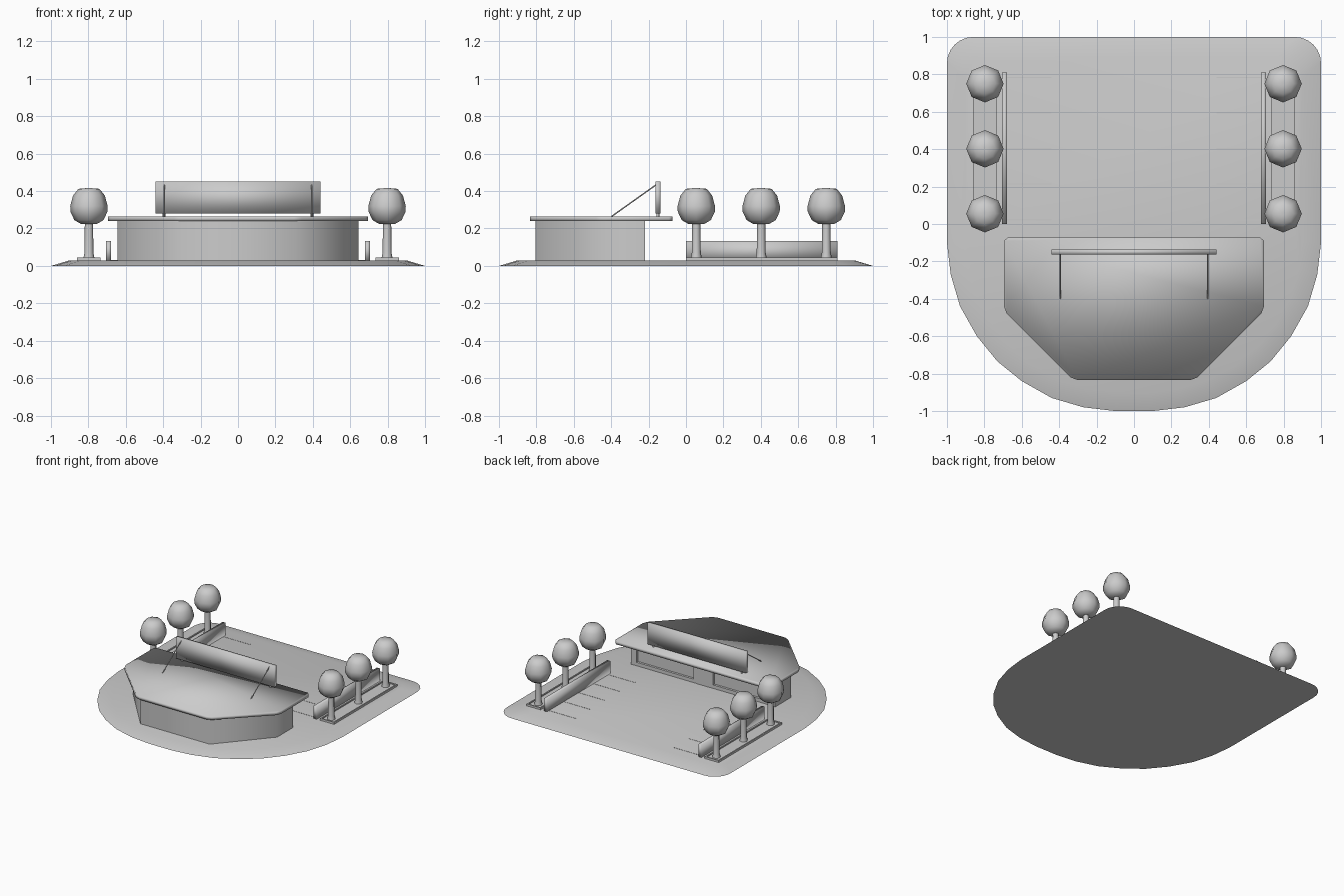
import bpy, bmesh, math
from mathutils import Vector

if "Cube" in bpy.data.objects:
    bpy.data.objects.remove(bpy.data.objects["Cube"])


def finish(name, bm, angle=30):
    bmesh.ops.recalc_face_normals(bm, faces=bm.faces)
    me = bpy.data.meshes.new(name)
    bm.to_mesh(me)
    bm.free()
    ob = bpy.data.objects.new(name, me)
    bpy.context.collection.objects.link(ob)
    bpy.context.view_layer.objects.active = ob
    for o in bpy.context.selected_objects:
        o.select_set(False)
    ob.select_set(True)
    bpy.ops.object.shade_smooth_by_angle(angle=math.radians(angle))
    return ob


def loft(name, rings, angle=30):
    """Join equal-length rings of points and cap both ends."""
    bm = bmesh.new()
    rs = [[bm.verts.new(p) for p in r] for r in rings]
    for a, b in zip(rs, rs[1:]):
        for i in range(len(a)):
            j = (i + 1) % len(a)
            bm.faces.new((a[i], a[j], b[j], b[i]))
    bm.faces.new(rs[0])
    bm.faces.new(rs[-1])
    return finish(name, bm, angle)


def prism(name, outline, z0, z1, angle=30):
    return loft(name, [[(x, y, z) for x, y in outline] for z in (z0, z1)], angle)


def box(name, x0, x1, y0, y1, z0, z1, angle=30):
    return prism(name, [(x0, y0), (x1, y0), (x1, y1), (x0, y1)], z0, z1, angle)


def lathe(name, cx, cy, profile, n=8, angle=30):
    return loft(name, [[(cx + r * math.cos(math.tau * i / n),
                         cy + r * math.sin(math.tau * i / n), z)
                        for i in range(n)] for r, z in profile], angle)


def rod(name, a, b, r):
    a, b = Vector(a), Vector(b)
    q = (b - a).to_track_quat('Z', 'Y')
    circ = [q @ Vector((r * math.cos(math.tau * i / 8), r * math.sin(math.tau * i / 8), 0))
            for i in range(8)]
    return loft(name, [[p + c for c in circ] for p in (a, b)], 50)


def mirrored(half):
    """Close a right-hand half outline by mirroring it across x = 0."""
    return half + [(-x, y) for x, y in reversed(half)]


def frame(name, x0, x1, z0, z1, t, y0, y1):
    """Rectangular upright frame built from one ring-shaped mesh."""
    bm = bmesh.new()

    def ring(d, y):
        return [bm.verts.new(p) for p in ((x0 + d, y, z0 + d), (x1 - d, y, z0 + d),
                                          (x1 - d, y, z1 - d), (x0 + d, y, z1 - d))]
    loops = [ring(0, y0), ring(0, y1), ring(t, y1), ring(t, y0)]
    for k in range(4):
        a, b = loops[k], loops[(k + 1) % 4]
        for i in range(4):
            j = (i + 1) % 4
            bm.faces.new((a[i], a[j], b[j], b[i]))
    return finish(name, bm)


# Ground slab with sloped rim: rounded front, small rounded back corners
ground = [(0.1, -1), (0.27, -.98), (.44, -.93), (.6, -.84), (.73, -.735), (.84, -.6),
          (.93, -.44), (.98, -.27), (1, -.1)]
ground += [(.86 + .14 * math.cos(t * math.pi / 12), .86 + .14 * math.sin(t * math.pi / 12))
           for t in range(7)]
ground = mirrored(ground)
loft("ground", [[(x, y, 0) for x, y in ground],
                [(x * .9, y * .9, .03) for x, y in ground]])

# Building walls and overhanging roof with softened corners
prism("building_walls", mirrored([(.31, -.805), (.645, -.42), (.645, -.24)]), .025, .242, 50)
prism("roof", mirrored([(.3, -.835), (.34, -.82), (.68, -.48), (.695, -.44), (.695, -.09),
                        (.675, -.072)]), .24, .265, 180)

# Back facade: piers, header and recessed framed windows
box("facade_header", -.645, .645, -.24, -.22, .222, .242)
box("facade_pier_centre", -.06, .06, -.24, -.22, .025, .222)
for s, side in ((1, "right"), (-1, "left")):
    a, b = sorted((s * .625, s * .645))
    box(f"facade_pier_{side}", a, b, -.24, -.22, .025, .222)
    a, b = sorted((s * .06, s * .625))
    frame(f"window_frame_{side}", a, b, .03, .222, .028, -.24, -.222)

# Roof panel with feet and rear braces
box("roof_panel", -.44, .44, -.163, -.137, .28, .45, 180)
for s, side in ((1, "right"), (-1, "left")):
    x = s * .395
    rod(f"panel_foot_{side}", (x, -.15, .262), (x, -.15, .285), .008)
    rod(f"panel_brace_{side}", (x, -.4, .263), (x, -.158, .435), .0035)

# Yard sides: low wall, bay lines, planting strip and trees
for s, side in ((1, "right"), (-1, "left")):
    def sbox(name, a, b, *rest):
        a, b = sorted((s * a, s * b))
        return box(f"{name}_{side}", a, b, *rest)
    sbox("low_wall", .678, .705, 0, .81, .025, .132, 180)
    for i in range(5):
        y = .02 + .19 * i
        sbox(f"bay_line_{i}", .44, .68, y, y + .006, .028, .0315)
    sbox("planter_soil", .745, .85, .01, .8, .025, .038)
    sbox("planter_kerb_inner", .735, .745, 0, .81, .02, .046)
    sbox("planter_kerb_outer", .85, .86, 0, .81, .02, .046)
    sbox("planter_kerb_front", .745, .85, 0, .01, .02, .046)
    sbox("planter_kerb_back", .745, .85, .8, .81, .02, .046)
    for i, y in enumerate((.055, .402, .75)):
        x = s * .797
        lathe(f"tree_trunk_{side}_{i}", x, y, [(.031, .035), (.024, .07), (.022, .24)], 8, 50)
        lathe(f"tree_crown_{side}_{i}", x, y, [(.042, .224), (.078, .245), (.099, .29),
                                               (.1, .32), (.085, .376), (.056, .412),
                                               (.01, .416)], 8, 80)
